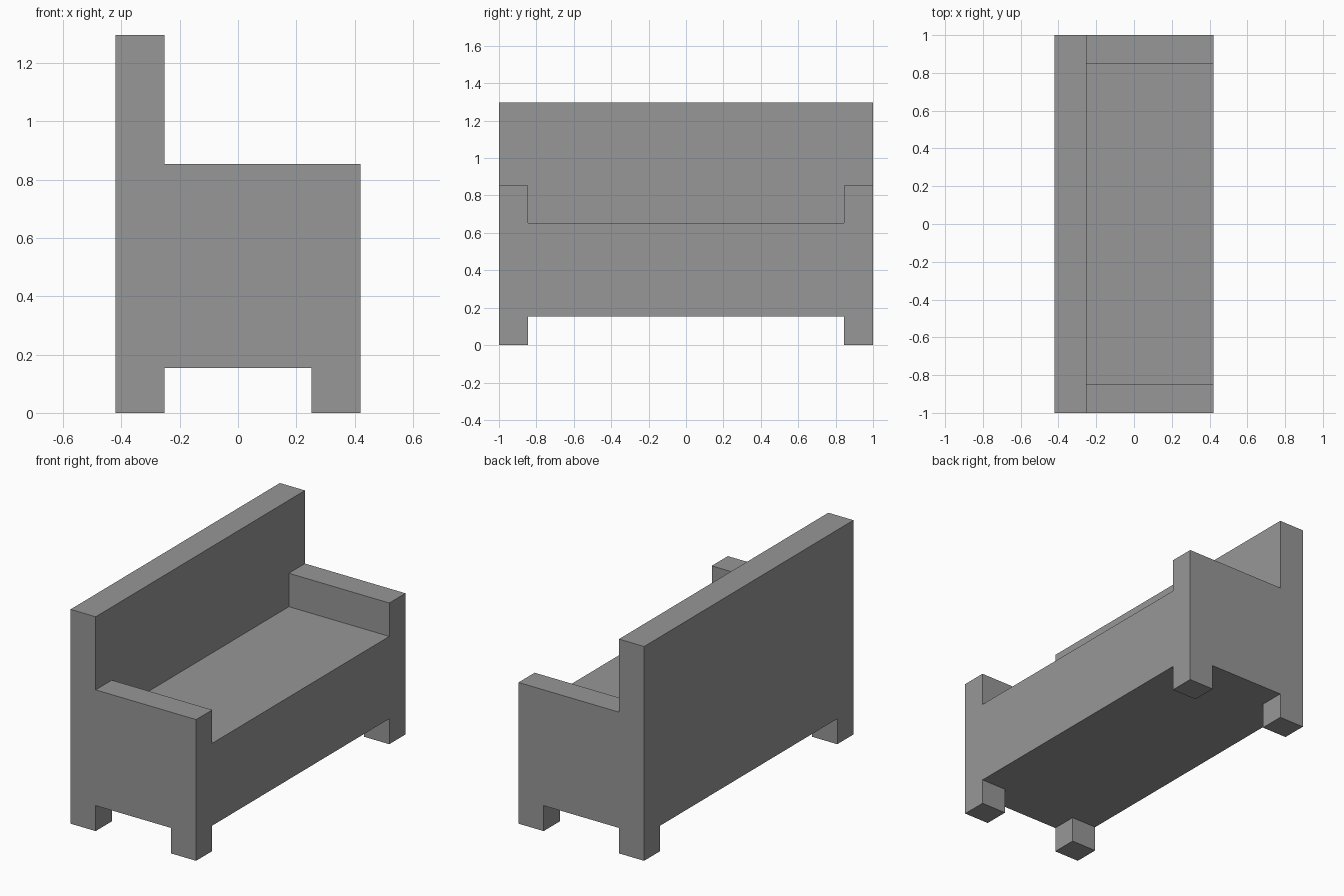
import bpy
import bmesh
from mathutils import Vector

if "Cube" in bpy.data.objects:
    bpy.data.objects.remove(bpy.data.objects["Cube"], do_unlink=True)

# Dividing planes between legs, arms, seat and backrest
BREAKS = (
    (-0.42, -0.252, 0.252, 0.42),
    (-1.0, -0.846, 0.846, 1.0),
    (0.0, 0.154, 0.652, 0.854, 1.296),
)
LEGS, BASE, ARMS, BACKREST = range(4)


def is_solid(cell):
    """Whether a block of the sofa fills this cell."""
    if any(not 0 <= c < len(b) - 1 for c, b in zip(cell, BREAKS)):
        return False
    i, j, level = cell
    at_back, at_end = i == 0, j != 1
    return {LEGS: i != 1 and at_end,
            BASE: True,
            ARMS: at_back or at_end,
            BACKREST: at_back}[level]


def add_side(bm, cell, axis, step):
    """Add the cell wall that faces along the axis."""
    u, v = (axis + 1) % 3, (axis + 2) % 3
    corners = []
    for du, dv in ((0, 0), (1, 0), (1, 1), (0, 1)):
        index = list(cell)
        index[axis] += step > 0
        index[u] += du
        index[v] += dv
        corners.append(bm.verts.new(Vector(b[n] for b, n in zip(BREAKS, index))))
    bm.faces.new(corners if step > 0 else corners[::-1])


# Outer shell: only walls between filled and empty cells
bm = bmesh.new()
for i in range(3):
    for j in range(3):
        for k in range(4):
            cell = (i, j, k)
            if not is_solid(cell):
                continue
            for axis in range(3):
                for step in (-1, 1):
                    neighbour = list(cell)
                    neighbour[axis] += step
                    if not is_solid(neighbour):
                        add_side(bm, cell, axis, step)

# Weld the walls and merge coplanar ones into large flat faces
bmesh.ops.remove_doubles(bm, verts=bm.verts, dist=0.0001)
bmesh.ops.dissolve_limit(bm, angle_limit=0.01, verts=bm.verts, edges=bm.edges)

mesh = bpy.data.meshes.new("sofa")
bm.to_mesh(mesh)
bm.free()
sofa = bpy.data.objects.new("sofa", mesh)
bpy.context.collection.objects.link(sofa)

# Plain grey all over
colour = (0.31, 0.31, 0.31, 1.0)
grey = bpy.data.materials.new("grey")
grey.use_nodes = True
grey.diffuse_color = colour
grey.node_tree.nodes["Principled BSDF"].inputs["Base Color"].default_value = colour
mesh.materials.append(grey)
